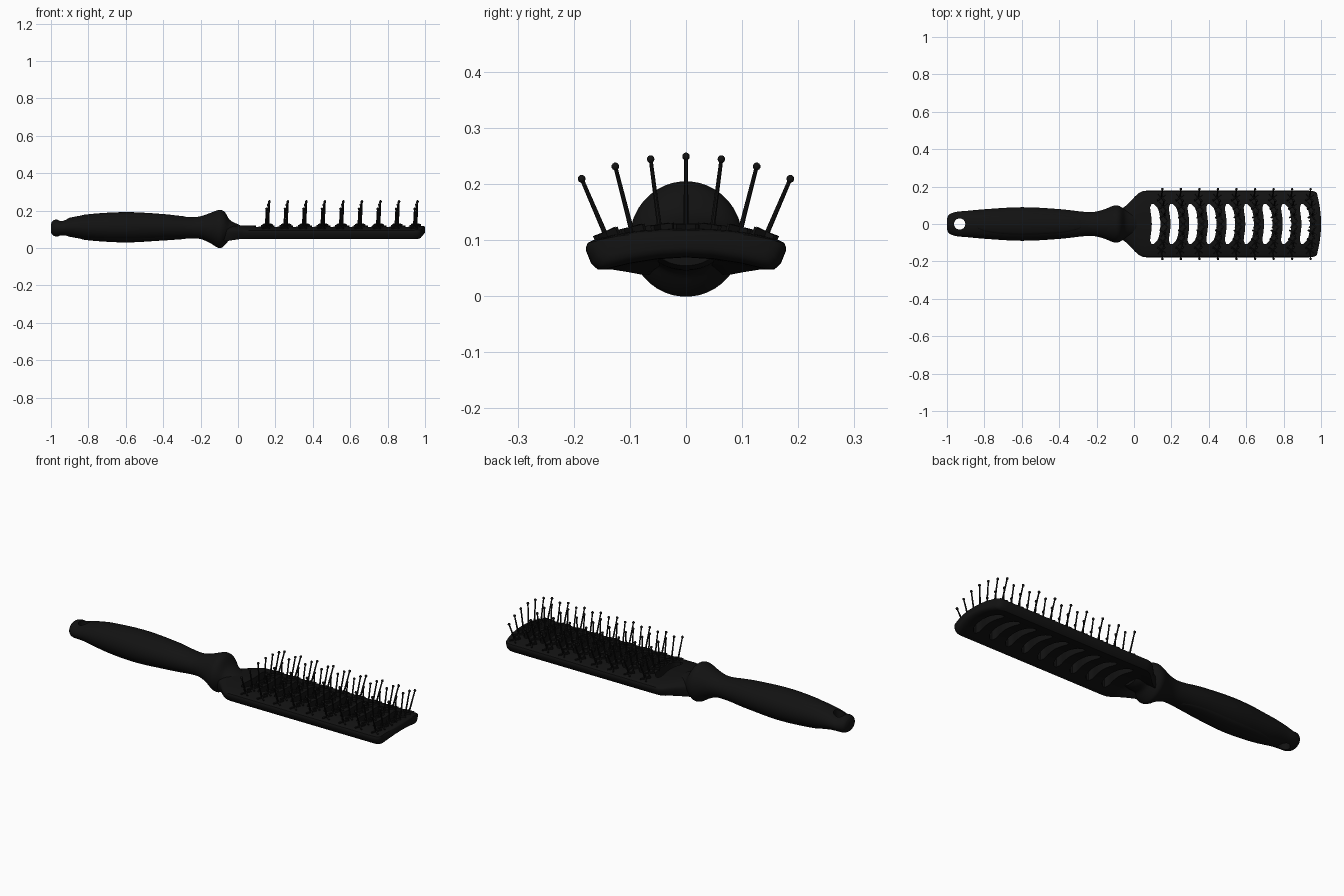
import bpy, bmesh, math
from mathutils import Matrix, Vector

if "Cube" in bpy.data.objects:
    bpy.data.objects.remove(bpy.data.objects["Cube"])

mat = bpy.data.materials.new("black_plastic")
mat.diffuse_color = (0.006, 0.006, 0.006, 1)
mat.use_nodes = True
mat.node_tree.nodes["Principled BSDF"].inputs["Base Color"].default_value = mat.diffuse_color


def finish(bm, name, angle=40):
    bmesh.ops.recalc_face_normals(bm, faces=bm.faces)
    me = bpy.data.meshes.new(name)
    bm.to_mesh(me)
    bm.free()
    ob = bpy.data.objects.new(name, me)
    bpy.context.collection.objects.link(ob)
    me.materials.append(mat)
    smooth(ob, angle)
    return ob


def smooth(ob, angle=40):
    bpy.ops.object.select_all(action='DESELECT')
    ob.select_set(True)
    bpy.context.view_layer.objects.active = ob
    bpy.ops.object.shade_smooth_by_angle(angle=math.radians(angle))


def loft(bm, rings):
    """Skin closed rings; both ends get strips of quads."""
    vs = [[bm.verts.new(p) for p in r] for r in rings]
    n = len(vs[0])
    for a, b in zip(vs, vs[1:]):
        for i in range(n):
            bm.faces.new((a[i], a[(i + 1) % n], b[(i + 1) % n], b[i]))
    for r in (vs[0], vs[-1]):
        for k in range(n // 2 - 1):
            bm.faces.new((r[k], r[k + 1], r[n - 2 - k], r[n - 1 - k]))


def cut(ob, cutter):
    mod = ob.modifiers.new("cut", 'BOOLEAN')
    mod.object, mod.operation, mod.solver = cutter, 'DIFFERENCE', 'EXACT'
    dg = bpy.context.evaluated_depsgraph_get()
    me = bpy.data.meshes.new_from_object(ob.evaluated_get(dg))
    ob.modifiers.clear()
    ob.data = me
    bpy.data.objects.remove(cutter)
    smooth(ob)


def spline(pts, x):
    """Catmull-Rom style value of the stations at x."""
    i = max(j for j in range(len(pts) - 1) if pts[j][0] <= x + 1e-9)
    p = [pts[min(max(i + d, 0), len(pts) - 1)] for d in (-1, 0, 1, 2)]
    h = p[2][0] - p[1][0]
    t = (x - p[1][0]) / h
    out = []
    for c in (1, 2, 3):
        m1 = (p[2][c] - p[0][c]) / (p[2][0] - p[0][0]) * h
        m2 = (p[3][c] - p[1][c]) / (p[3][0] - p[1][0]) * h
        out.append((2*t**3 - 3*t**2 + 1) * p[1][c] + (t**3 - 2*t**2 + t) * m1
                   + (3*t**2 - 2*t**3) * p[2][c] + (t**3 - t**2) * m2)
    return out


# Handle: elliptical stations (x, half width, half height, centre z)
ST = [(-1, .028, .022, .107), (-.993, .046, .036, .107), (-.975, .058, .045, .107),
      (-.945, .066, .042, .106), (-.9, .07, .051, .111), (-.8, .079, .068, .111),
      (-.6, .09, .079, .111), (-.4, .08, .069, .111), (-.25, .064, .057, .108),
      (-.2, .067, .061, .109), (-.15, .082, .08, .107), (-.11, .098, .1, .102),
      (-.09, .1, .102, .102), (-.07, .092, .088, .104), (-.045, .075, .055, .097),
      (0, .062, .04, .087), (.03, .05, .028, .085)]
bm = bmesh.new()
rings = []
for a, b in zip(ST, ST[1:]):
    steps = 4
    for s in range(steps):
        x = a[0] + (b[0] - a[0]) * s / steps
        hy, hz, cz = spline(ST, x)
        rings.append([(x, hy * math.sin((k + .5) * math.tau / 40),
                       cz + hz * math.cos((k + .5) * math.tau / 40)) for k in range(40)])
loft(bm, rings)
handle = finish(bm, "handle")

# Hanging hole through the handle end
bm = bmesh.new()
bmesh.ops.create_cone(bm, cap_ends=True, segments=32, radius1=.03, radius2=.03, depth=.4,
                      matrix=Matrix.Translation((-.932, 0, .1)))
cut(handle, finish(bm, "hole_cutter"))

# Slightly raised grip panels, top and underside
for name, turn in (("grip_top", 0), ("grip_bottom", math.pi)):
    bm = bmesh.new()
    rows = []
    for i in range(33):
        u = -.995 + 1.99 * i / 32
        x = -.56 + .29 * u
        hy, hz, cz = spline(ST, x)
        w = .75 * (1 - u ** 4) ** .5
        row = []
        for j in range(13):
            a = turn + w * (j / 6 - 1)
            f = .97 if j in (0, 12) or i in (0, 32) else 1.025
            row.append(bm.verts.new((x, f * hy * math.sin(a), cz + f * hz * math.cos(a))))
        rows.append(row)
    for a, b in zip(rows, rows[1:]):
        for j in range(12):
            bm.faces.new((a[j], a[j + 1], b[j + 1], b[j]))
    finish(bm, name)

# Arched brush head: half section, top then underside
TOP = [(0, .12), (.05, .119), (.09, .116), (.13, .109), (.165, .1), (.175, .095), (.178, .088)]
LOW = [(.178, .08), (.169, .058), (.157, .047), (.145, .047), (.1, .058), (.05, .066), (0, .069)]
section = [(-y, z) for y, z in TOP[:0:-1]] + TOP + LOW + [(-y, z) for y, z in LOW[-2::-1]]
HEAD = [(-.09, .07, 1.15), (-.05, .092, 1.15), (-.025, .115, 1.08), (.005, .147, 1), (.025, .165, 1),
        (.045, .175, 1), (.065, .178, 1), (.3, .178, 1), (.6, .178, 1), (.93, .178, 1),
        (.955, .177, .98), (.97, .172, .87), (.978, .164, .68), (.98, .155, .5)]
bm = bmesh.new()
rings = []
for x, hy, tz in HEAD:
    bulge = .02 if x > .9 else 0
    rings.append([(x + bulge * (1 - (y / .178) ** 2), y * hy / .178, .103 + (z - .103) * tz)
                  for y, z in section])
loft(bm, rings)
head = finish(bm, "brush_head")

# Nine curved vent slots
bm = bmesh.new()
for r in range(9):
    outline = []
    N = 12
    for side in (1, -1):
        for k in range(N + 1):
            t = side * (2 * k / N - 1)
            w = .019 * (1 - abs(t) ** 8) + .008
            outline.append((.118 + .1 * r - .018 * t * t + side * w * .85, .106 * t))
    lo = [bm.verts.new((x, y, 0)) for x, y in outline]
    hi = [bm.verts.new((x, y, .25)) for x, y in outline]
    n = len(lo)
    bm.faces.new(lo)
    bm.faces.new(hi[::-1])
    for i in range(n):
        bm.faces.new((lo[i], lo[(i + 1) % n], hi[(i + 1) % n], hi[i]))
cut(head, finish(bm, "slot_cutter"))

# Ball-tipped pins fanned across nine rows, each on a small cross-shaped foot
FAN = [(0, .115, 0, .249), (.046, .114, .063, .244), (.095, .11, .126, .231), (.14, .102, .186, .209)]
pins, feet = bmesh.new(), bmesh.new()
for r in range(9):
    for i, (by, bz, ty, tz) in enumerate(FAN):
        for s in ((1,) if i == 0 else (1, -1)):
            x = .163 + .099 * r - .016 * (by / .14) ** 2
            a, b = Vector((x, s * by, bz)), Vector((x + .005, s * ty, tz))
            rot = (b - a).to_track_quat('Z', 'Y').to_matrix().to_4x4()
            bmesh.ops.create_cone(pins, cap_ends=True, segments=8, radius1=.0045, radius2=.0035,
                                  depth=(b - a).length, matrix=Matrix.Translation((a + b) / 2) @ rot)
            bmesh.ops.create_uvsphere(pins, u_segments=10, v_segments=6, radius=.007,
                                      matrix=Matrix.Translation(b) @ rot)
            for turn in (45, -45):
                bmesh.ops.create_cube(feet, size=1, matrix=Matrix.Translation(a + Vector((0, 0, .004)))
                                      @ rot @ Matrix.Rotation(math.radians(turn), 4, 'Z')
                                      @ Matrix.Diagonal((.055, .007, .02, 1)))
finish(pins, "pins")
finish(feet, "pin_feet")
